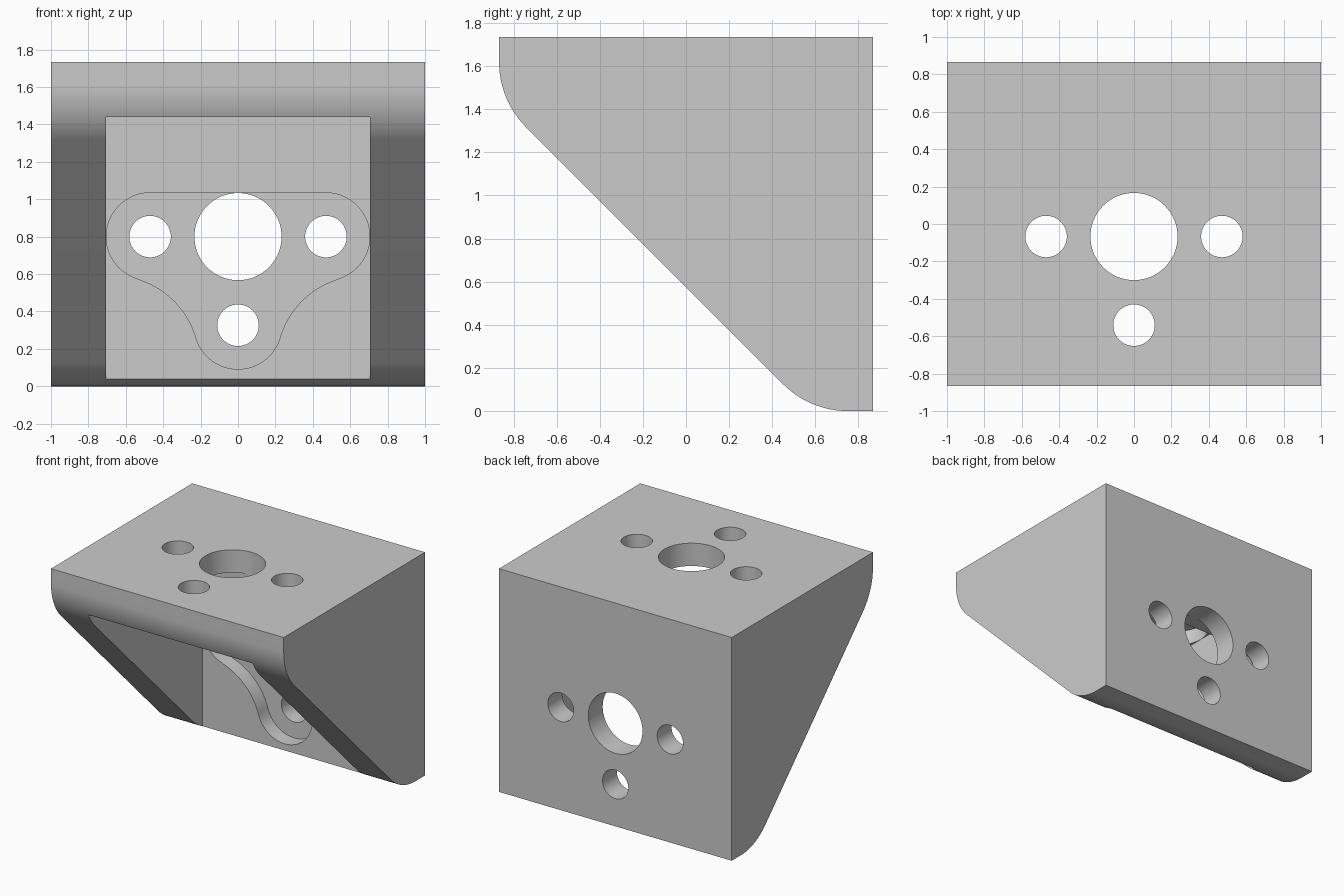
import bpy, bmesh, math
from mathutils import Vector

cube = bpy.data.objects.get("Cube")
if cube:
    bpy.data.objects.remove(cube, do_unlink=True)

H = 0.867             # half depth
TOP = 2 * H           # height
WALL = 0.295          # plate thickness
INNER = 0.706         # half width of the cavity
LOBE = 0.235          # lobe radius, also the large hole radius
SMALL = 0.111         # screw hole radius
POCKET = 0.118        # pocket depth
EDGE = 0.427          # rounding of the two free edges
HUB = 0.8             # height of the hole centre line
LOBES = [(-2 * LOBE, HUB), (0, HUB - 2 * LOBE - 0.004), (2 * LOBE, HUB)]


def arc(cx, cy, r, a0, a1, n=24):
    """Points on an arc between two angles in degrees."""
    angles = [math.radians(a0 + (a1 - a0) * i / n) for i in range(n + 1)]
    return [(cx + r * math.cos(a), cy + r * math.sin(a)) for a in angles]


def prism(name, points, place, d0, d1):
    """Extrude a flat outline from depth d0 to d1; place maps (u, v, d) to space."""
    bm = bmesh.new()
    base = bm.faces.new([bm.verts.new(place(u, v, d0)) for u, v in points])
    ext = bmesh.ops.extrude_face_region(bm, geom=[base])
    shift = Vector(place(0, 0, d1)) - Vector(place(0, 0, d0))
    moved = [g for g in ext["geom"] if isinstance(g, bmesh.types.BMVert)]
    bmesh.ops.translate(bm, verts=moved, vec=shift)
    bmesh.ops.recalc_face_normals(bm, faces=bm.faces)
    mesh = bpy.data.meshes.new(name)
    bm.to_mesh(mesh)
    bm.free()
    obj = bpy.data.objects.new(name, mesh)
    bpy.context.collection.objects.link(obj)
    return obj


def cut(target, cutter):
    """Subtract the cutter for good, then remove it."""
    mod = target.modifiers.new("cut", "BOOLEAN")
    mod.operation, mod.solver, mod.object = "DIFFERENCE", "EXACT", cutter
    graph = bpy.context.evaluated_depsgraph_get()
    mesh = bpy.data.meshes.new_from_object(target.evaluated_get(graph))
    target.modifiers.clear()
    target.data = mesh
    bpy.data.objects.remove(cutter, do_unlink=True)


def side(u, v, d):
    return (d, u, v)


def rear(u, v, d):
    return (u, H - d, v)


def upper(u, v, d):
    return (u, v - H, TOP - d)


# Wedge body with two rounded free edges
y0 = H - 0.115
profile = [(-H, TOP), (H, TOP), (H, 0)]
profile += arc(y0, EDGE, EDGE, 270, 225)
profile += arc(EDGE - H, TOP - 0.115, EDGE, 225, 180)
bracket = prism("corner_bracket", profile, side, -1, 1)

# Cavity between the two side gussets
opening = [(-2, -1), (H - WALL, -1), (H - WALL, TOP - WALL), (-2, TOP - WALL)]
cut(bracket, prism("cavity_cutter", opening, side, -INNER, INNER))

# Three-lobed pocket outline: concave fillets blend the lobes
lx, ly = LOBES[0]
mx, my = lx / 2, (ly + LOBES[1][1]) / 2
half = math.hypot(lx - mx, ly - my)
reach = math.sqrt((3 * LOBE) ** 2 - half ** 2) / math.sqrt(2)
fx, fy = mx - reach, my - reach
a_left = math.degrees(math.atan2(ly - fy, lx - fx))
a_low = math.degrees(math.atan2(LOBES[1][1] - fy, -fx))
R = LOBE - 0.0005
left = arc(lx, ly, R, 90, 180 + a_left)
left += arc(fx, fy, 2 * LOBE, a_left, a_low)[1:-1]
left += arc(0, LOBES[1][1], R, 180 + a_low, 270)
outline = left + [(-u, v) for u, v in reversed(left[:-1])]

# Pockets and holes in the rear plate and the top plate
for place in (rear, upper):
    cut(bracket, prism("pocket_cutter", outline, place, WALL - POCKET, WALL + 0.05))
    for (cx, cy), r in [((0, HUB), LOBE - 0.002)] + [(c, SMALL) for c in LOBES]:
        circle = arc(cx, cy, r, 0, 360, 64)[:-1]
        cut(bracket, prism("hole_cutter", circle, place, -0.1, WALL + 0.02))

# Plain grey finish
grey = bpy.data.materials.new("plain_grey")
grey.use_nodes = True
colour = (0.6, 0.6, 0.6, 1)
grey.diffuse_color = colour
grey.node_tree.nodes["Principled BSDF"].inputs["Base Color"].default_value = colour
bracket.data.materials.clear()
bracket.data.materials.append(grey)
for poly in bracket.data.polygons:
    poly.material_index = 0

bpy.ops.object.select_all(action="DESELECT")
bracket.select_set(True)
bpy.context.view_layer.objects.active = bracket
bpy.ops.object.shade_smooth_by_angle(angle=math.radians(30))
